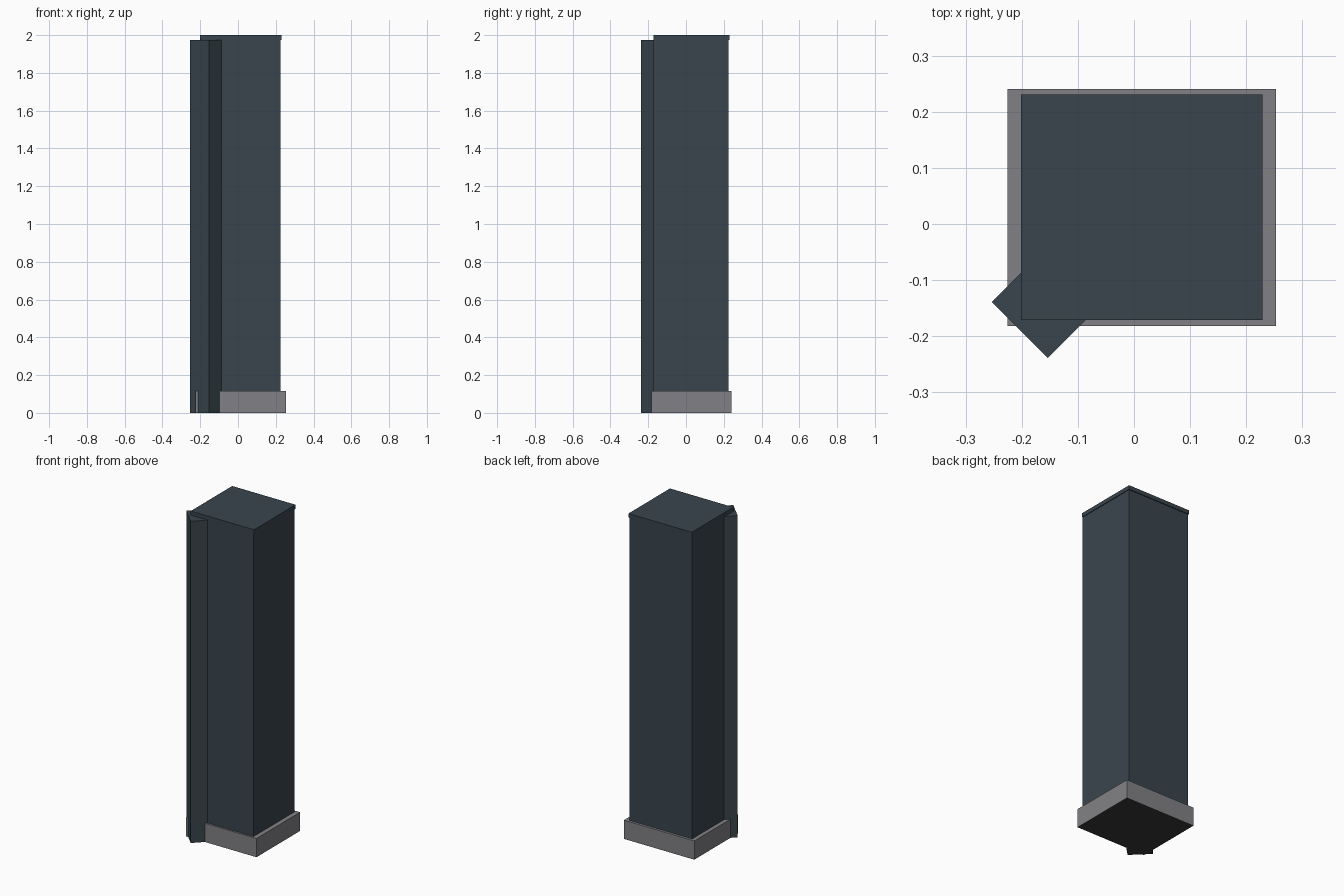
import bpy
from math import radians

if "Cube" in bpy.data.objects:
    bpy.data.objects.remove(bpy.data.objects["Cube"])


def material(name, colour):
    m = bpy.data.materials.new(name)
    m.diffuse_color = (*colour, 1)
    m.use_nodes = True
    m.node_tree.nodes["Principled BSDF"].inputs["Base Color"].default_value = m.diffuse_color
    return m


slate = material("dark slate", (0.041, 0.060, 0.074))
stone = material("grey stone", (0.222, 0.222, 0.240))
black = material("black underside", (0.040, 0.040, 0.040))


def box(name, x, y, z, mat, turn=0, dark_base=False):
    """Box from its (min, max) ranges, turned about its own vertical axis."""
    spans = (x, y, z)
    bpy.ops.mesh.primitive_cube_add(
        size=1, location=[(a + b) / 2 for a, b in spans],
        rotation=(0, 0, radians(turn)))
    ob = bpy.context.object
    ob.name = name
    ob.scale = [b - a for a, b in spans]
    ob.data.materials.append(mat)
    if dark_base:
        ob.data.materials.append(black)
        for face in ob.data.polygons:
            face.material_index = int(face.normal.z < -0.5)
    return ob


# plinth with a black underside
box("plinth", (-0.225, 0.253), (-0.182, 0.241), (0, 0.115), stone, dark_base=True)
# main shaft, with a thin cap barely overhanging the right and back
box("tower_shaft", (-0.20, 0.225), (-0.171, 0.226), (0.05, 1.98), slate)
box("roof_cap", (-0.201, 0.229), (-0.1715, 0.231), (1.975, 2.0), slate)
# diagonal pier on the front left corner, also black underneath
box("corner_pier", (-0.2245, -0.0835), (-0.2095, -0.0685), (0.0, 1.975), slate,
    turn=45, dark_base=True)
